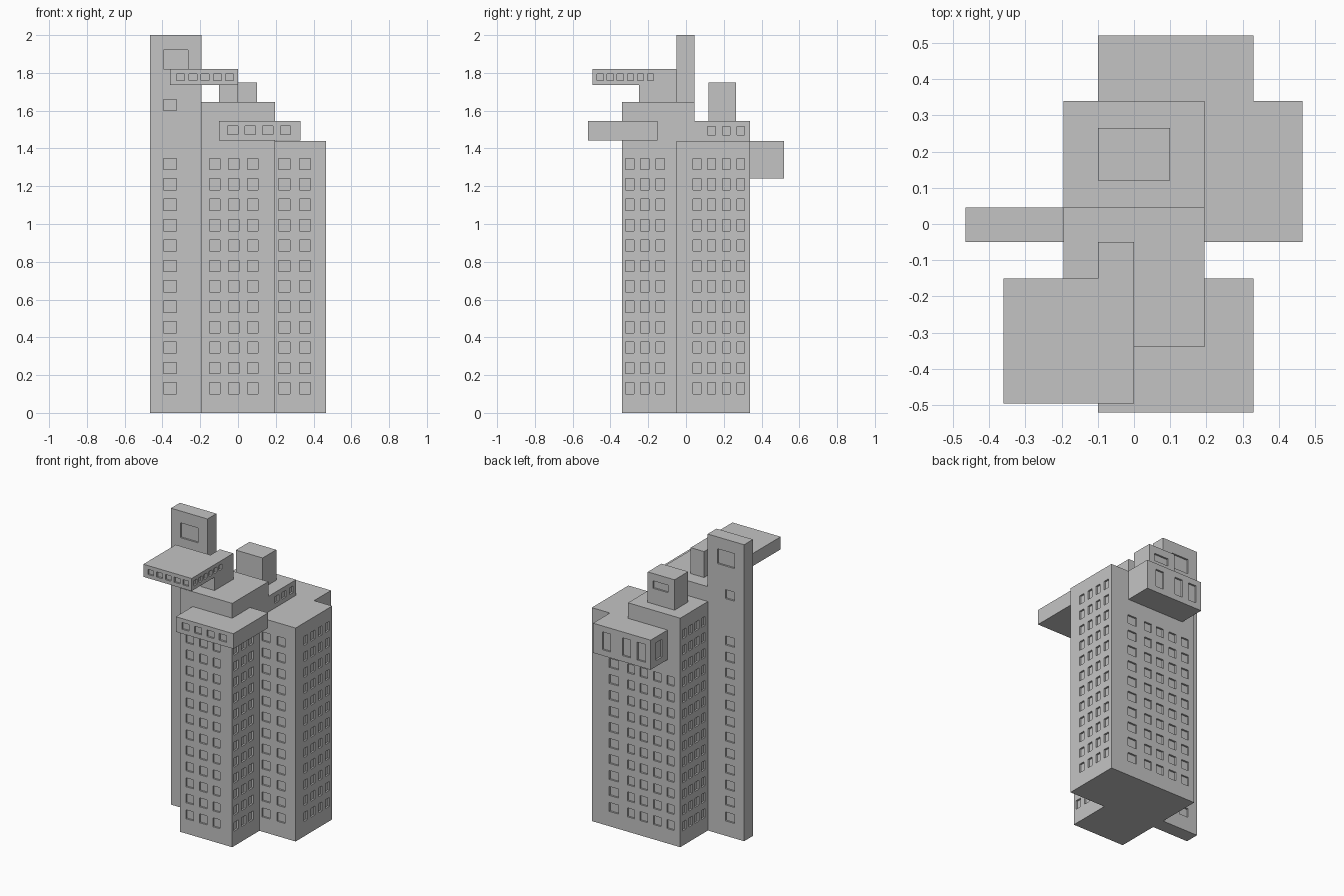
import bpy, bmesh

if "Cube" in bpy.data.objects:
    bpy.data.objects.remove(bpy.data.objects["Cube"])

stone = bpy.data.materials.new("grey_concrete")
stone.diffuse_color = (0.55, 0.55, 0.55, 1)
stone.use_nodes = True
stone.node_tree.nodes["Principled BSDF"].inputs["Base Color"].default_value = stone.diffuse_color


def make_boxes(name, boxes):
    """One object holding axis-aligned boxes (x0, x1, y0, y1, z0, z1)."""
    bm = bmesh.new()
    for x0, x1, y0, y1, z0, z1 in boxes:
        cube = bmesh.ops.create_cube(bm, size=1)
        for v in cube["verts"]:
            v.co = ((x0 + x1) / 2 + v.co.x * (x1 - x0),
                    (y0 + y1) / 2 + v.co.y * (y1 - y0),
                    (z0 + z1) / 2 + v.co.z * (z1 - z0))
    mesh = bpy.data.meshes.new(name)
    bm.to_mesh(mesh)
    bm.free()
    mesh.materials.append(stone)
    ob = bpy.data.objects.new(name, mesh)
    bpy.context.scene.collection.objects.link(ob)
    return ob


# Building masses
tower = make_boxes("tower", [(-0.195, 0.195, -0.34, 0.045, 0, 1.645)])
masses = {
    "rear_wing": (-0.195, 0.195, -0.1, 0.34, 0, 1.545),
    "east_wing": (0.1, 0.465, -0.05, 0.34, 0, 1.44),
    "west_fin": (-0.465, -0.193, -0.05, 0.045, 0, 2.0),
    "front_pod": (-0.1, 0.33, -0.52, -0.15, 1.443, 1.545),
    "rear_pod": (-0.1, 0.33, 0.15, 0.52, 1.24, 1.44),
    "roof_box": (-0.1, 0.1, 0.12, 0.265, 1.5, 1.75),
    "roof_pillar": (-0.1, 0.0, -0.25, -0.05, 1.6, 1.82),
    "roof_slab": (-0.36, 0.0, -0.495, -0.15, 1.735, 1.82),
}

# Recessed windows: shallow cutters on each wall
D = 0.012
cuts = []


def windows(axis, wall, side, starts, width, sills, height):
    """Grid of windows on the wall plane; side is the outward direction."""
    a, b = sorted((wall - side * D, wall + side * D))
    for s in starts:
        for z in sills:
            if axis == "y":
                cuts.append((s, s + width, a, b, z, z + height))
            else:
                cuts.append((a, b, s, s + width, z, z + height))


def run(start, step, count):
    return [start + step * i for i in range(count)]


floors = run(0.1, 0.108, 12)
bays = run(0.038, 0.077, 4)
windows("y", -0.34, -1, run(-0.15, 0.1, 3), 0.055, floors, 0.06)        # core front
windows("x", 0.195, 1, run(-0.32, 0.08, 3), 0.045, floors, 0.06)        # core right
windows("x", -0.195, -1, run(-0.31, 0.077, 3), 0.045, floors, 0.06)     # core left
windows("y", -0.05, -1, [0.215, 0.325], 0.06, floors, 0.06)             # east wing front
windows("x", 0.465, 1, bays, 0.041, floors, 0.06)                       # east wing right
windows("x", -0.195, -1, run(0.075, 0.067, 4), 0.04, run(0.1, 0.108, 13), 0.06)  # rear wing left
windows("x", 0.195, 1, bays[1:], 0.041, [1.47], 0.045)                  # rear wing, above east wing
windows("y", 0.34, 1, run(-0.15, 0.1, 3), 0.055, floors[:10], 0.06)     # rear wall
windows("y", 0.34, 1, [0.145], 0.055, floors[:10], 0.06)
windows("y", 0.34, 1, [0.265], 0.07, floors[:10], 0.06)
for wall, side in ((-0.05, -1), (0.045, 1)):                            # fin, both faces
    windows("y", wall, side, [-0.395], 0.07, floors + [1.6], 0.06)
    windows("y", wall, side, [-0.395], 0.13, [1.82], 0.1)
windows("y", -0.52, -1, run(-0.055, 0.093, 4), 0.055, [1.473], 0.045)   # front pod
windows("y", 0.52, 1, [-0.06, 0.05, 0.2], 0.06, [1.28], 0.12)           # rear pod
windows("x", -0.1, -1, [0.4], 0.06, [1.28], 0.12)
windows("y", 0.265, 1, [-0.05], 0.11, [1.65], 0.05)                     # roof box
windows("y", -0.495, -1, run(-0.325, 0.065, 5), 0.042, [1.76], 0.035)   # roof slab
windows("x", 0.0, 1, run(-0.47, 0.053, 6), 0.032, [1.76], 0.035)


def boolean(helper, operation):
    helper.hide_render = True
    mod = tower.modifiers.new(helper.name, "BOOLEAN")
    mod.operation = operation
    mod.solver = "EXACT"
    mod.object = helper


# Merge the masses, then cut the windows
helpers = [make_boxes(n, [b]) for n, b in masses.items()]
for h in helpers:
    boolean(h, "UNION")
helpers.append(make_boxes("window_cutter", cuts))
boolean(helpers[-1], "DIFFERENCE")

# Bake the result and drop the helpers
graph = bpy.context.evaluated_depsgraph_get()
baked = bpy.data.meshes.new_from_object(tower.evaluated_get(graph))
tower.modifiers.clear()
tower.data = baked
baked.materials.clear()
baked.materials.append(stone)
for p in baked.polygons:
    p.use_smooth = False
for h in helpers:
    bpy.data.objects.remove(h)
